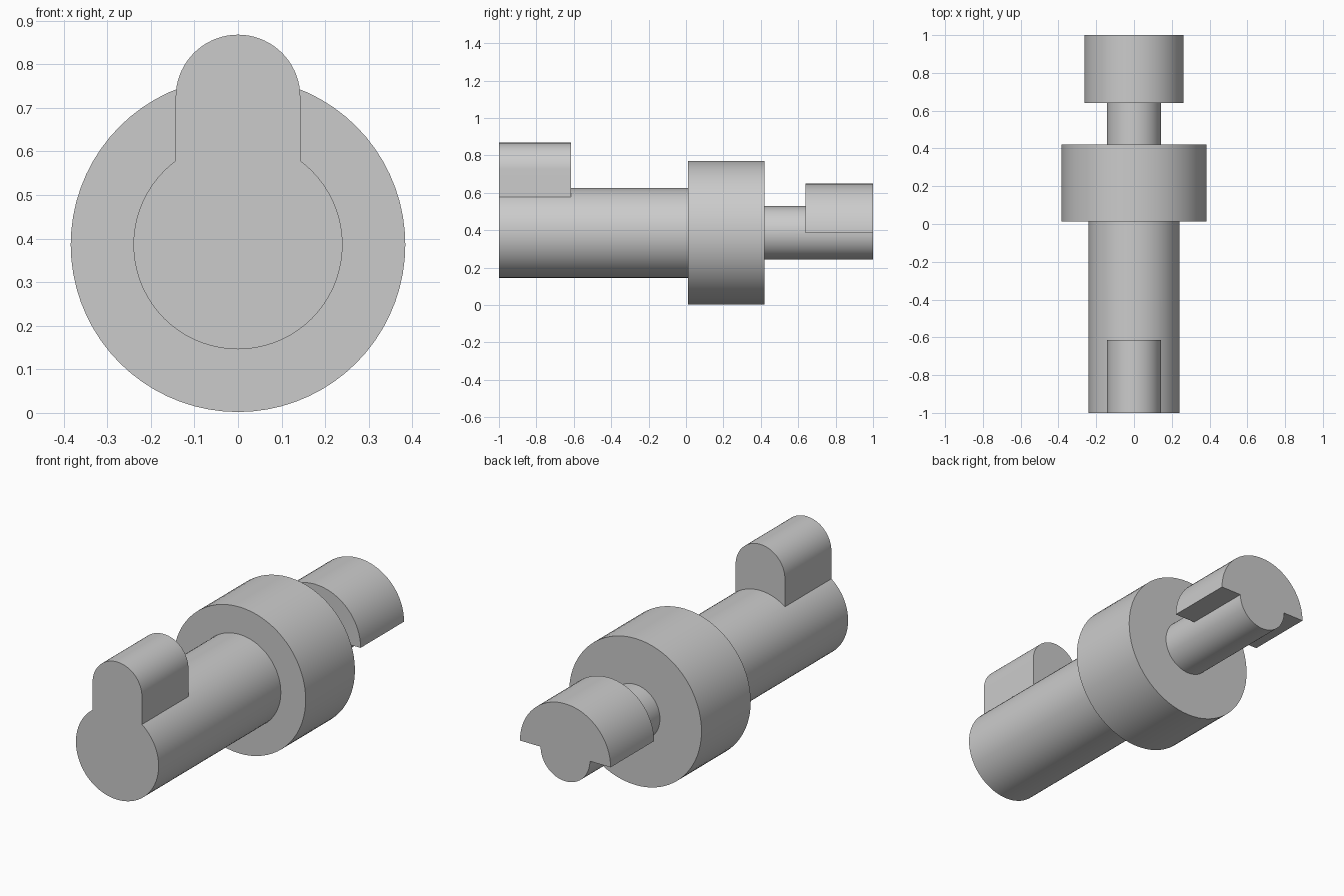
import bpy
import bmesh
from math import pi, sin, cos, radians

if "Cube" in bpy.data.objects:
    bpy.data.objects.remove(bpy.data.objects["Cube"], do_unlink=True)

AXIS = 0.386      # height of the shaft centre line
SEGMENTS = 72

steel = bpy.data.materials.new("plain grey")
steel.use_nodes = True
grey = (0.6, 0.6, 0.6, 1.0)
steel.diffuse_color = grey
steel.node_tree.nodes["Principled BSDF"].inputs["Base Color"].default_value = grey


def finish(bm, name):
    bmesh.ops.recalc_face_normals(bm, faces=bm.faces[:])
    mesh = bpy.data.meshes.new(name)
    bm.to_mesh(mesh)
    bm.free()
    mesh.materials.append(steel)
    obj = bpy.data.objects.new(name, mesh)
    bpy.context.collection.objects.link(obj)
    return obj


def arc(radius, centre_z, count):
    """Upper half circle in x and z, from right to left."""
    return [(radius * cos(pi * i / count), centre_z + radius * sin(pi * i / count))
            for i in range(count + 1)]


def prism(name, outline, y0, y1):
    """Extrude an x-z outline along y."""
    bm = bmesh.new()
    face = bm.faces.new([bm.verts.new((x, y0, z)) for x, z in outline])
    moved = bmesh.ops.extrude_face_region(bm, geom=[face])["geom"]
    verts = [v for v in moved if isinstance(v, bmesh.types.BMVert)]
    bmesh.ops.translate(bm, verts=verts, vec=(0, y1 - y0, 0))
    return finish(bm, name)


def turned(name, profile):
    """Turn a (radius, y) profile about the shaft axis, with flat end caps."""
    bm = bmesh.new()
    rings = [[bm.verts.new((r * cos(2 * pi * i / SEGMENTS), y,
                            AXIS + r * sin(2 * pi * i / SEGMENTS)))
              for i in range(SEGMENTS)] for r, y in profile]
    for a, b in zip(rings, rings[1:]):
        for i in range(SEGMENTS):
            j = (i + 1) % SEGMENTS
            bm.faces.new((a[i], a[j], b[j], b[i]))
    bm.faces.new(rings[0])
    bm.faces.new(rings[-1])
    return finish(bm, name)


# Stepped shaft: long front journal, wide collar, thin rear neck
shaft = turned("stepped_shaft", [(0.24, -1), (0.24, 0.012), (0.384, 0.012),
                                 (0.384, 0.42), (0.143, 0.42), (0.143, 1)])

# Round-topped key standing on the front journal
key_outline = [(-0.143, AXIS), (0.143, AXIS)] + arc(0.143, 0.725, 36)
key = prism("front_key", key_outline, -1, -0.615)

# Half-round cam over the rear neck
cam = prism("rear_half_cam", arc(0.263, AXIS, 36), 0.64, 1)

# Join everything into one solid
bpy.context.view_layer.objects.active = shaft
for part in (key, cam):
    union = shaft.modifiers.new("join", "BOOLEAN")
    union.operation = "UNION"
    union.solver = "EXACT"
    union.object = part
    bpy.ops.object.modifier_apply(modifier=union.name)
    bpy.data.objects.remove(part, do_unlink=True)

bpy.ops.object.select_all(action="DESELECT")
shaft.select_set(True)
bpy.ops.object.shade_smooth_by_angle(angle=radians(20))
